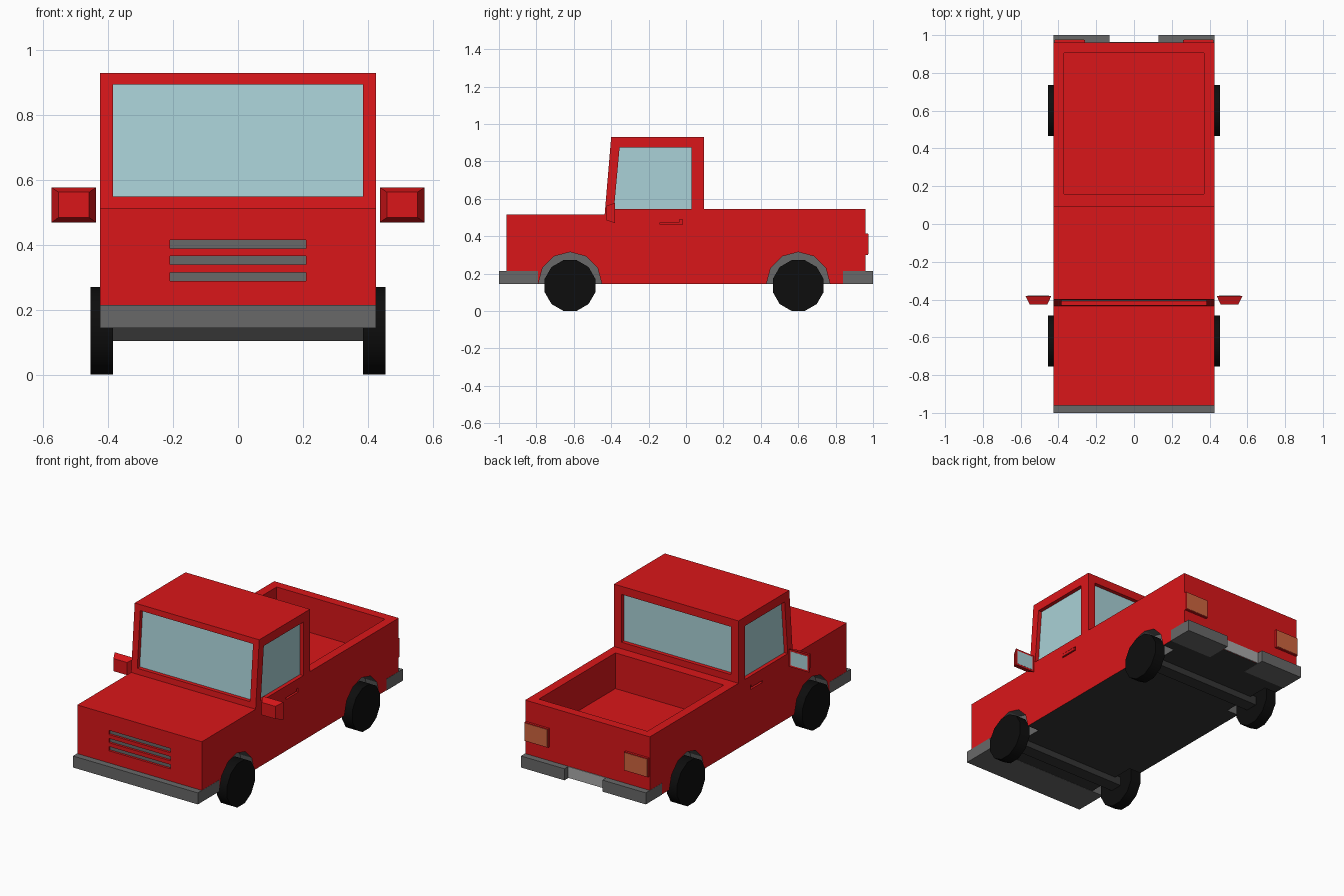
import bpy, bmesh
from math import sin, cos, pi

if "Cube" in bpy.data.objects:
    bpy.data.objects.remove(bpy.data.objects["Cube"])


def material(name, r, g, b):
    m = bpy.data.materials.new(name)
    m.diffuse_color = (r, g, b, 1)
    m.use_nodes = True
    m.node_tree.nodes["Principled BSDF"].inputs["Base Color"].default_value = m.diffuse_color
    return m


RED = material("red_paint", 0.7, 0.008, 0.01)
GREY = material("grey_trim", 0.14, 0.14, 0.14)
DARK = material("dark_underside", 0.035, 0.035, 0.035)
BLACK = material("rubber", 0.004, 0.004, 0.004)
GLASS = material("glass", 0.4, 0.64, 0.68)
ORANGE = material("orange_lens", 0.62, 0.13, 0.05)
PALE = material("pale_plate", 0.4, 0.4, 0.4)


def prism(name, profile, x0, x1, mat):
    """Extrude a (y, z) profile along x."""
    bm = bmesh.new()
    a = [bm.verts.new((x0, y, z)) for y, z in profile]
    b = [bm.verts.new((x1, y, z)) for y, z in profile]
    bm.faces.new(a)
    bm.faces.new(b[::-1])
    n = len(a)
    for i in range(n):
        j = (i + 1) % n
        bm.faces.new((a[j], a[i], b[i], b[j]))
    bmesh.ops.recalc_face_normals(bm, faces=bm.faces)
    me = bpy.data.meshes.new(name)
    bm.to_mesh(me)
    bm.free()
    me.materials.append(mat)
    ob = bpy.data.objects.new(name, me)
    bpy.context.collection.objects.link(ob)
    return ob


def box(name, x0, x1, y0, y1, z0, z1, mat):
    return prism(name, [(y0, z0), (y1, z0), (y1, z1), (y0, z1)],
                 min(x0, x1), max(x0, x1), mat)


def circle(cy, cz, r, n, phase=0.0):
    return [(cy + r * cos(2 * pi * i / n + phase),
             cz + r * sin(2 * pi * i / n + phase)) for i in range(n)]


def carve(target, cutter):
    cutter.hide_render = True
    mod = target.modifiers.new("cut", 'BOOLEAN')
    mod.operation = 'DIFFERENCE'
    mod.solver = 'EXACT'
    mod.material_mode = 'TRANSFER'
    mod.object = cutter
    bpy.context.view_layer.objects.active = target
    bpy.ops.object.modifier_apply(modifier=mod.name)
    bpy.data.objects.remove(cutter)


W = 0.425
AXLES = {"front": -0.62, "rear": 0.60}

# Body: hood, cab and bed in one side profile
body = prism("body", [(-0.96, 0.145), (-0.96, 0.515), (-0.435, 0.515), (-0.40, 0.93),
                      (0.095, 0.93), (0.095, 0.545), (0.96, 0.545), (0.96, 0.145)],
             -W, W, RED)

# Open cargo bed
carve(body, box("cutter", -0.37, 0.37, 0.16, 0.905, 0.325, 0.7, RED))


# Windscreen, leaning with the cab front
def screen(d0, d1):
    slope = lambda z: -0.435 + (z - 0.515) * 0.0843
    lo, hi = 0.55, 0.895
    return [(slope(lo) + d0, lo), (slope(lo) + d1, lo),
            (slope(hi) + d1, hi), (slope(hi) + d0, hi)]


carve(body, prism("cutter", screen(-0.05, 0.025), -0.385, 0.385, RED))
prism("windscreen", screen(0.024, 0.035), -0.385, 0.385, GLASS)

# Rear window
carve(body, box("cutter", -0.375, 0.375, 0.07, 0.15, 0.585, 0.88, RED))
box("rear_window", -0.375, 0.375, 0.06, 0.071, 0.585, 0.88, GLASS)

# Grille slots with grey backs
for i, z in enumerate((0.29, 0.34, 0.39)):
    carve(body, box("cutter", -0.21, 0.21, -1.0, -0.945, z, z + 0.026, RED))
    box(f"grille_bar_{i + 1}", -0.21, 0.21, -0.946, -0.93, z, z + 0.026, GREY)

side_window = [(-0.385, 0.545), (0.03, 0.545), (0.03, 0.875), (-0.355, 0.875)]
for s, side in ((-1, "left"), (1, "right")):
    # Door window and recessed handle
    carve(body, prism("cutter", side_window, *sorted((s * 0.40, s * 0.5)), RED))
    prism(f"{side}_door_window", side_window, *sorted((s * 0.388, s * 0.401)), GLASS)
    carve(body, box("cutter", s * 0.41, s * 0.5, -0.14, -0.02, 0.462, 0.488, RED))
    box(f"{side}_door_handle", s * 0.405, s * 0.424, -0.14, -0.035, 0.472, 0.488, RED)

    # Wing mirror: tapered housing with glass on the back
    mirror = box(f"{side}_mirror", s * 0.437, s * 0.575, -0.425, -0.38, 0.47, 0.578, RED)
    for v in mirror.data.vertices:
        if v.co.y < -0.4:
            v.co.x = s * 0.506 + (v.co.x - s * 0.506) * 0.68
            v.co.z = 0.524 + (v.co.z - 0.524) * 0.72
    box(f"{side}_mirror_glass", s * 0.449, s * 0.563, -0.385, -0.379, 0.481, 0.567, GLASS)

    # Wheel arches and wheels
    for end, y in AXLES.items():
        carve(body, prism("cutter", circle(y, 0.145, 0.17, 12),
                          *sorted((s * 0.345, s * 0.5)), GREY))
        wheel = prism(f"{end}_{side}_wheel", circle(y, 0.136, 0.14, 12, pi / 12),
                      *sorted((s * 0.385, s * 0.455)), BLACK)
        bpy.ops.object.select_all(action='DESELECT')
        wheel.select_set(True)
        bpy.context.view_layer.objects.active = wheel
        bpy.ops.object.shade_smooth_by_angle(angle=0.7)

    # Rear bumper half and tail light
    box(f"{side}_rear_bumper", s * 0.13, s * (W + 0.001), 0.84, 1.0, 0.144, 0.215, GREY)
    box(f"{side}_tail_light", s * 0.26, s * 0.422, 0.95, 0.974, 0.30, 0.415, RED)
    box(f"{side}_tail_lens", s * 0.264, s * 0.418, 0.965, 0.976, 0.304, 0.411, ORANGE)

# Dark underside of the body
body.data.materials.append(DARK)
for p in body.data.polygons:
    if p.normal.z < -0.9 and p.center.z < 0.15:
        p.material_index = len(body.data.materials) - 1

# Axle beams, front bumper and rear plate
for end, y in AXLES.items():
    box(f"{end}_axle", -0.39, 0.39, y - 0.04, y + 0.04, 0.105, 0.16, DARK)
box("front_bumper", -W - 0.001, W + 0.001, -1.0, -0.79, 0.144, 0.215, GREY)
box("rear_plate", -0.13, 0.13, 0.95, 0.964, 0.146, 0.215, PALE)
